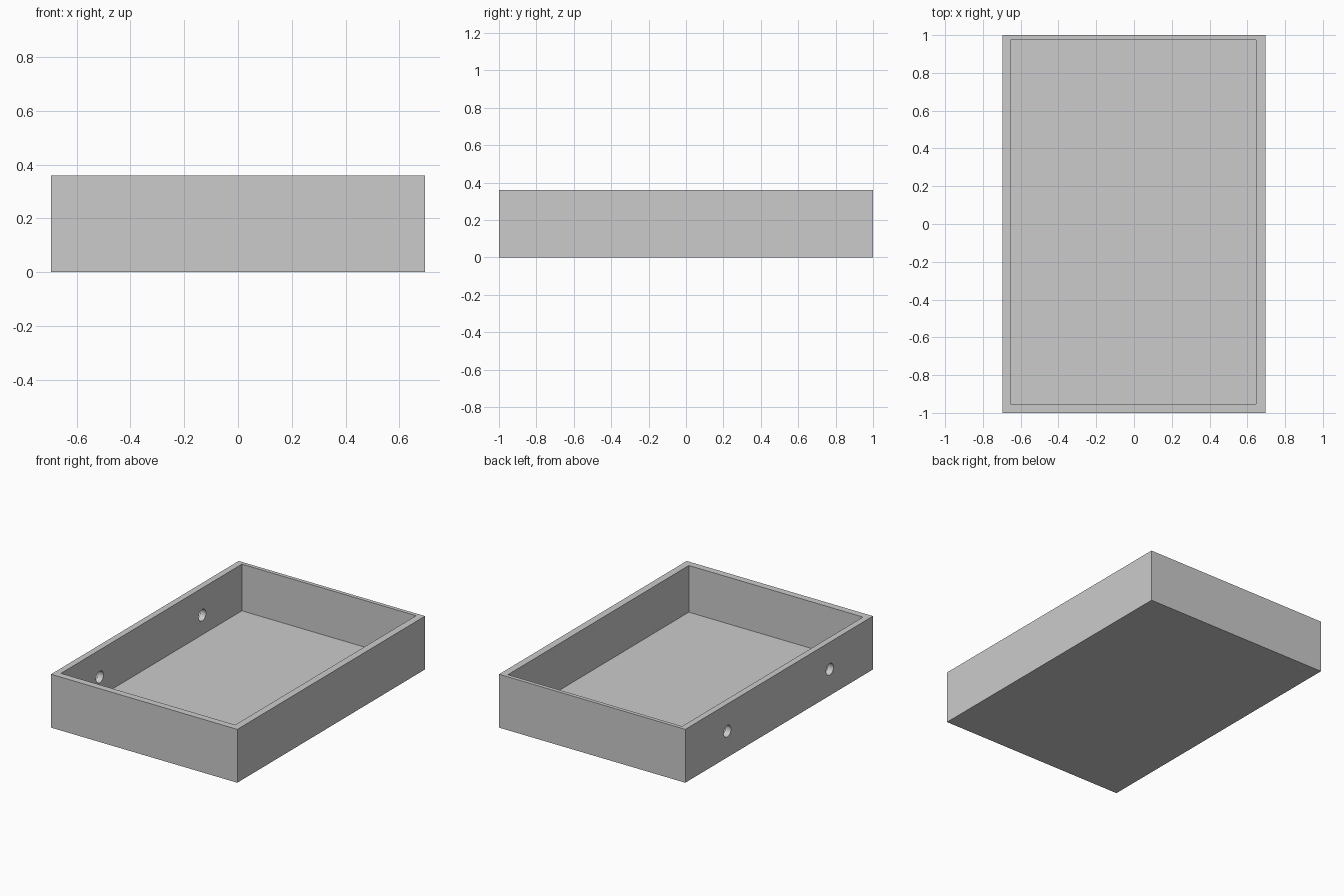
import bpy
from math import radians

if "Cube" in bpy.data.objects:
    bpy.data.objects.remove(bpy.data.objects["Cube"])


def box(name, lo, hi):
    """Axis-aligned box between two corners."""
    bpy.ops.mesh.primitive_cube_add(size=1)
    ob = bpy.context.object
    ob.name = name
    for v in ob.data.vertices:
        v.co = [(a + b) / 2 + c * (b - a) for a, b, c in zip(lo, hi, v.co)]
    return ob


def cut(target, cutter):
    """Subtract a hidden cutter from the target."""
    mod = target.modifiers.new(cutter.name, 'BOOLEAN')
    mod.operation = 'DIFFERENCE'
    mod.solver = 'EXACT'
    mod.object = cutter
    cutter.hide_render = True
    cutter.display_type = 'WIRE'


# Open tray with a slightly off-centre cavity
tray = box("tray", (-0.695, -1, 0), (0.695, 1, 0.36))
cut(tray, box("cavity_cutter", (-0.653, -0.954, 0.045), (0.647, 0.974, 0.5)))

# Two round holes through the left wall
for label, y in (("front", -0.54), ("back", 0.552)):
    bpy.ops.mesh.primitive_cylinder_add(vertices=32, radius=0.039, depth=0.2,
                                        location=(-0.68, y, 0.177),
                                        rotation=(0, radians(90), 0))
    hole = bpy.context.object
    hole.name = label + "_hole_cutter"
    cut(tray, hole)
